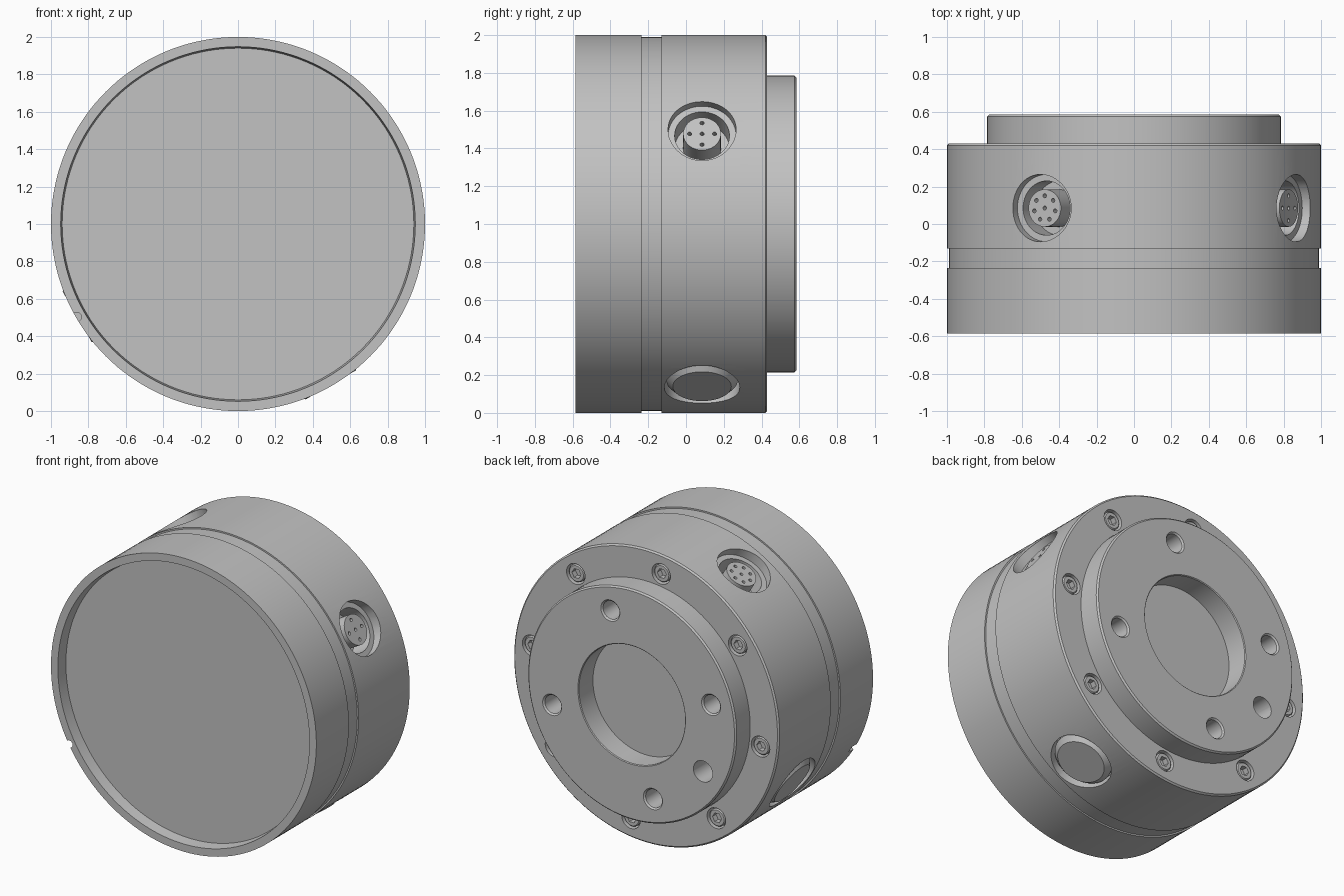
import bpy, bmesh
from math import cos, sin, pi, radians
from mathutils import Matrix, Vector

cube = bpy.data.objects.get("Cube")
if cube:
    bpy.data.objects.remove(cube, do_unlink=True)

GREY = (0.54, 0.54, 0.54, 1)
metal = bpy.data.materials.new("machined_grey")
metal.use_nodes = True
metal.diffuse_color = GREY
metal.node_tree.nodes["Principled BSDF"].inputs["Base Color"].default_value = GREY

CENTRE = Vector((0, 0, 1))
BACK = Vector((0, 1, 0))


def radial(deg):
    return Vector((cos(radians(deg)), 0, sin(radians(deg))))


def frame(origin, axis):
    """Matrix whose local z runs along the axis."""
    x = Vector((1, 0, 0)) if abs(axis.y) > 0.5 else Vector((0, 1, 0))
    y = axis.cross(x)
    m = Matrix((x, y, axis)).transposed().to_4x4()
    m.translation = origin
    return m


def lathe(name, profile, matrix, steps=48):
    """Closed turned solid from (radius, height) points, starting and ending on the axis."""
    bm = bmesh.new()
    rings = []
    for r, h in profile:
        if r == 0:
            rings.append([bm.verts.new((0, 0, h))] * steps)
        else:
            rings.append([bm.verts.new((r * cos(2 * pi * i / steps), r * sin(2 * pi * i / steps), h))
                          for i in range(steps)])
    for low, high in zip(rings, rings[1:]):
        if low[0] is low[1]:
            bm.faces.new(high)
        elif high[0] is high[1]:
            bm.faces.new(low)
        else:
            for i in range(steps):
                j = (i + 1) % steps
                bm.faces.new((low[i], low[j], high[j], high[i]))
    for v in [v for v in bm.verts if not v.link_faces]:
        bm.verts.remove(v)
    bmesh.ops.recalc_face_normals(bm, faces=bm.faces)
    mesh = bpy.data.meshes.new(name)
    bm.to_mesh(mesh)
    bm.free()
    mesh.materials.append(metal)
    obj = bpy.data.objects.new(name, mesh)
    bpy.context.collection.objects.link(obj)
    obj.matrix_world = matrix
    return obj


def rod(name, r, low, high, matrix, steps=48):
    return lathe(name, [(0, low), (r, low), (r, high), (0, high)], matrix, steps)


def activate(obj):
    bpy.ops.object.select_all(action="DESELECT")
    obj.select_set(True)
    bpy.context.view_layer.objects.active = obj


def cut(obj, cutters):
    bpy.context.view_layer.update()
    activate(obj)
    for c in cutters:
        c.hide_render = True
        mod = obj.modifiers.new("cut", "BOOLEAN")
        mod.operation, mod.solver, mod.object = "DIFFERENCE", "EXACT", c
        bpy.ops.object.modifier_apply(modifier=mod.name)
    for c in cutters:
        bpy.data.objects.remove(c, do_unlink=True)


def smooth(obj):
    activate(obj)
    bpy.ops.object.shade_smooth_by_angle(angle=radians(25))


# Turned housing: front recess, shallow groove, rear flange and blind bore
housing = lathe("housing", [
    (0, -0.51), (0.94, -0.51), (0.948, -0.585), (1, -0.585),
    (1, -0.235), (0.99, -0.235), (0.99, -0.13), (1, -0.13),
    (1, 0.42), (0.99, 0.43), (0.785, 0.43), (0.785, 0.575), (0.775, 0.585),
    (0.405, 0.585), (0.4, 0.58), (0.4, 0.43), (0, 0.43)], frame(CENTRE, BACK), 144)
cutters = []

# Radial ports around the side: two connectors, two blind plugs
PORT_Y = 0.085
PORT_ORIGIN = CENTRE + BACK * PORT_Y
connectors = {30: 4, 120: 7}
plugs = (210, 300)
for deg in connectors:
    cutters.append(lathe("socket_cutter", [
        (0, 0.8), (0.145, 0.8), (0.145, 0.935), (0.18, 0.935), (0.18, 1.1), (0, 1.1)],
        frame(PORT_ORIGIN, radial(deg))))
for deg in plugs:
    cutters.append(rod("plug_cutter", 0.2, 0.9, 1.1, frame(PORT_ORIGIN, radial(deg))))

# Mounting holes in the flange, with one plain locating hole
for deg in (75, 165, 255, 345):
    cutters.append(lathe("mount_cutter", [
        (0, 0.35), (0.062, 0.35), (0.062, 0.575), (0.072, 0.585), (0.072, 0.65), (0, 0.65)],
        frame(CENTRE + radial(deg) * 0.62, BACK), 32))
cutters.append(rod("locating_cutter", 0.072, 0.35, 0.65, frame(CENTRE + radial(210) * 0.62, BACK), 32))

# Counterbores for the rear screws
screw_spots = [frame(CENTRE + radial(7.5 + 45 * i) * 0.87, BACK) for i in range(8)]
for spot in screw_spots:
    cutters.append(rod("counterbore_cutter", 0.07, 0.37, 0.5, spot, 32))

# Alignment notch in the front rim
cutters.append(rod("notch_cutter", 0.025, -0.7, -0.53, frame(CENTRE + radial(210) * 0.995, BACK), 24))
cut(housing, cutters)
smooth(housing)

# Connector inserts with pin holes
for deg, count in connectors.items():
    insert = rod("connector_insert", 0.1, 0.79, 0.955, frame(PORT_ORIGIN, radial(deg)))
    spots = [Vector((0, 0))]
    spots += [Vector((cos(2 * pi * i / count), sin(2 * pi * i / count))) * 0.066 for i in range(count)]
    cut(insert, [rod("pin_cutter", 0.011, 0.9, 1, insert.matrix_world @ Matrix.Translation((p.x, p.y, 0)), 12)
                 for p in spots])
    smooth(insert)

# Chamfered blind plugs
for deg in plugs:
    smooth(lathe("blind_plug", [
        (0, 0.89), (0.188, 0.89), (0.188, 0.958), (0.155, 0.993), (0, 0.993)],
        frame(PORT_ORIGIN, radial(deg))))

# Socket head screws share one mesh
screw = lathe("rear_screw", [
    (0, 0.36), (0.06, 0.36), (0.06, 0.415), (0.053, 0.423), (0, 0.423)], screw_spots[0], 32)
cut(screw, [rod("hex_cutter", 0.034, 0.385, 0.5, screw_spots[0], 6)])
smooth(screw)
for spot in screw_spots[1:]:
    twin = screw.copy()
    bpy.context.collection.objects.link(twin)
    twin.matrix_world = spot
